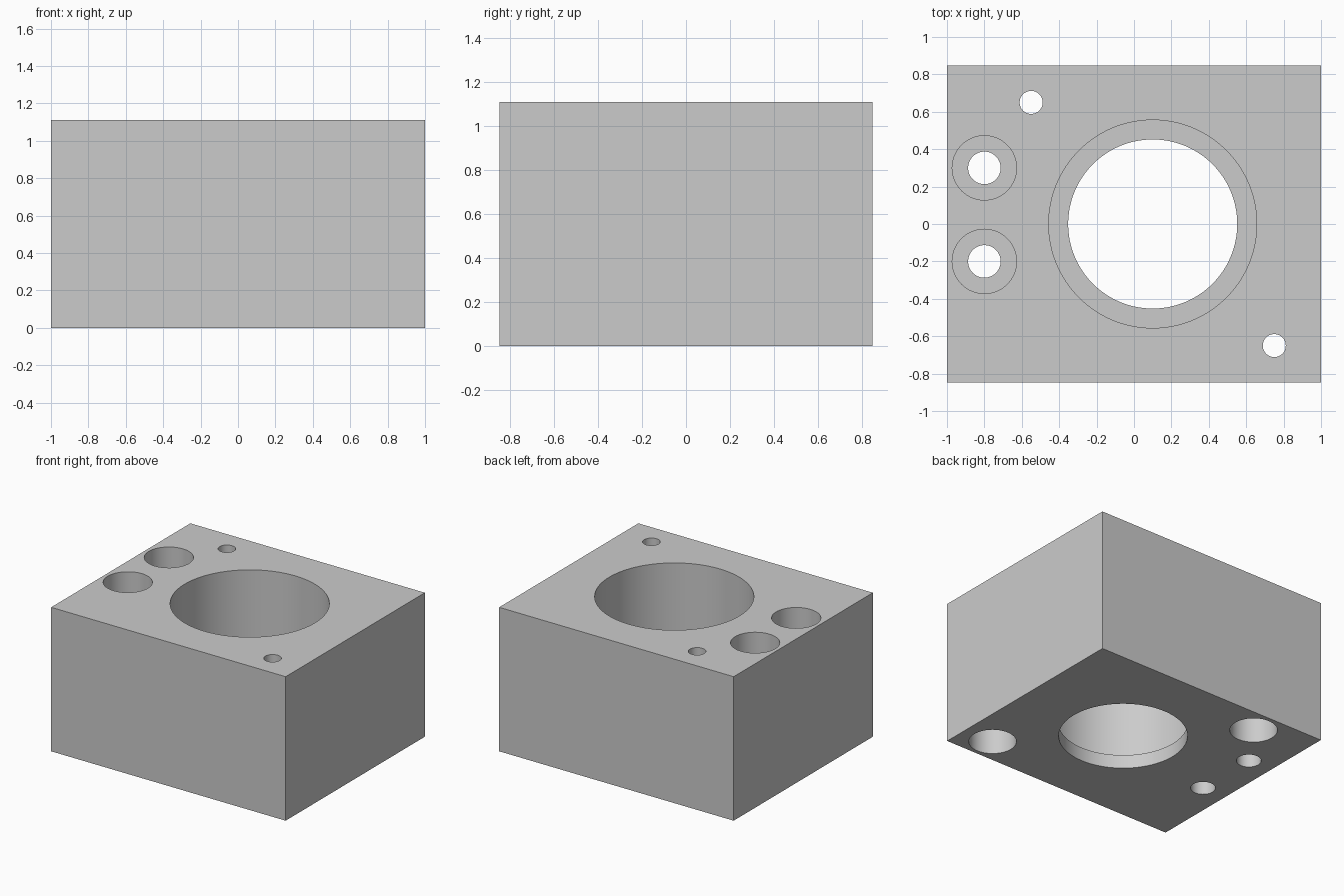
import bpy
import bmesh
from math import cos, sin, tau, radians

cube = bpy.data.objects.get("Cube")
if cube:
    bpy.data.objects.remove(cube, do_unlink=True)

WIDTH, DEPTH, HEIGHT = 2.0, 1.695, 1.11
OVER = 0.1  # how far cutters poke out of the block

grey = bpy.data.materials.new("light_grey")
grey.use_nodes = True
grey.diffuse_color = (0.6, 0.6, 0.6, 1)
grey.node_tree.nodes["Principled BSDF"].inputs["Base Color"].default_value = (0.6, 0.6, 0.6, 1)


def add_object(name, bm):
    bmesh.ops.recalc_face_normals(bm, faces=bm.faces)
    mesh = bpy.data.meshes.new(name)
    bm.to_mesh(mesh)
    bm.free()
    mesh.materials.append(grey)
    obj = bpy.data.objects.new(name, mesh)
    bpy.context.collection.objects.link(obj)
    return obj


def stepped_cutter(name, x, y, low_radius, high_radius, step, sides):
    """Closed round cutter whose radius changes at height step."""
    bm = bmesh.new()
    profile = [(low_radius, -OVER), (low_radius, step),
               (high_radius, step), (high_radius, HEIGHT + OVER)]
    rings = [[bm.verts.new((x + r * cos(tau * i / sides), y + r * sin(tau * i / sides), z))
              for i in range(sides)] for r, z in profile]
    for a, b in zip(rings, rings[1:]):
        for i in range(sides):
            j = (i + 1) % sides
            bm.faces.new((a[i], a[j], b[j], b[i]))
    bm.faces.new(rings[0])
    bm.faces.new(rings[-1])
    obj = add_object(name, bm)
    obj.hide_render = True
    return obj


# Solid block
bm = bmesh.new()
bmesh.ops.create_cube(bm, size=1)
for v in bm.verts:
    v.co = (v.co.x * WIDTH, v.co.y * DEPTH, (v.co.z + 0.5) * HEIGHT)
block = add_object("housing_block", bm)

# Main bore with a thin retaining lip at the bottom
cutters = [stepped_cutter("main_bore", 0.1, 0, 0.452, 0.556, 0.105, 128)]
# Bolt holes counterbored from the top
for y in (0.3, -0.2):
    cutters.append(stepped_cutter("side_bolt_hole", -0.8, y, 0.087, 0.172, 0.55, 64))
# Corner bolt holes counterbored from the bottom
for x, y in ((-0.55, 0.65), (0.75, -0.65)):
    cutters.append(stepped_cutter("corner_bolt_hole", x, y, 0.167, 0.0615, 0.55, 64))

for cutter in cutters:
    mod = block.modifiers.new(cutter.name, "BOOLEAN")
    mod.operation = "DIFFERENCE"
    mod.solver = "EXACT"
    mod.object = cutter

# Bake the cuts and discard the cutters
bpy.context.view_layer.update()
graph = bpy.context.evaluated_depsgraph_get()
result = bpy.data.meshes.new_from_object(block.evaluated_get(graph))
block.modifiers.clear()
block.data = result
result.materials.clear()
result.materials.append(grey)
for face in result.polygons:
    face.material_index = 0
for cutter in cutters:
    bpy.data.objects.remove(cutter, do_unlink=True)

bpy.ops.object.select_all(action="DESELECT")
block.select_set(True)
bpy.context.view_layer.objects.active = block
bpy.ops.object.shade_smooth_by_angle(angle=radians(30))
